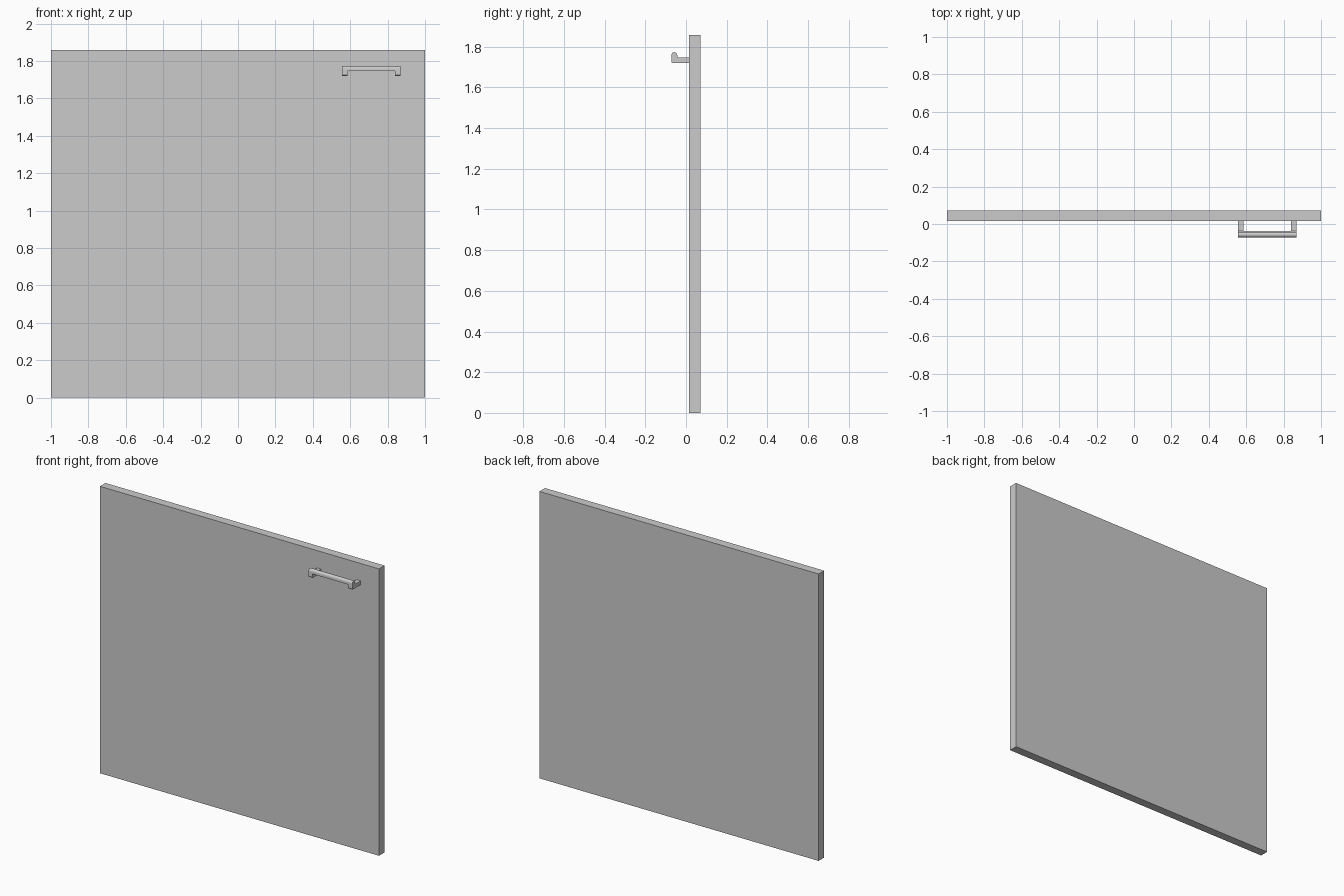
import bpy, bmesh, math

if "Cube" in bpy.data.objects:
    bpy.data.objects.remove(bpy.data.objects["Cube"])

FRONT, BACK = 0.015, 0.0715          # panel faces in y
X0, X1, LEG = 0.556, 0.869, 0.029    # handle span and leg width


def extrude_x(name, profile, x0, x1):
    """Extrude a (y, z) profile from x0 to x1."""
    bm = bmesh.new()
    face = bm.faces.new([bm.verts.new((x0, y, z)) for y, z in profile])
    res = bmesh.ops.extrude_face_region(bm, geom=[face])
    verts = [g for g in res["geom"] if isinstance(g, bmesh.types.BMVert)]
    bmesh.ops.translate(bm, verts=verts, vec=(x1 - x0, 0, 0))
    bmesh.ops.recalc_face_normals(bm, faces=bm.faces)
    mesh = bpy.data.meshes.new(name)
    bm.to_mesh(mesh)
    bm.free()
    ob = bpy.data.objects.new(name, mesh)
    bpy.context.collection.objects.link(ob)
    return ob


def rect(y0, y1, z0, z1):
    return [(y0, z0), (y1, z0), (y1, z1), (y0, z1)]


# Door panel
extrude_x("door_panel", rect(FRONT, BACK, 0, 1.858), -1, 1)

# Handle: hook-shaped section with a rounded bar on top
r = 0.0143
cy, cz = -0.0715 + r, 1.773 - r
arc = [(cy + r * math.cos(a), cz + r * math.sin(a))
       for a in (math.pi * i / 12 for i in range(13))]
hook = ([(-0.0715, 1.725), (-0.0685, 1.721), (FRONT, 1.721),
         (FRONT, 1.746), (-0.038, 1.746), (-0.0415, 1.7485)] + arc)
handle = extrude_x("handle", hook, X0, X1)

# Gap below the bar leaves a leg at each end
gap = extrude_x("handle_gap_cutter", rect(-0.2, 0.2, 1.6, 1.7465), X0 + LEG, X1 - LEG)
gap.hide_render = True
mod = handle.modifiers.new("gap", 'BOOLEAN')
mod.operation, mod.object, mod.solver = 'DIFFERENCE', gap, 'EXACT'
bpy.context.view_layer.objects.active = handle
handle.select_set(True)
bpy.ops.object.modifier_apply(modifier=mod.name)
bpy.data.objects.remove(gap)
bpy.ops.object.shade_smooth_by_angle(angle=math.radians(30))
